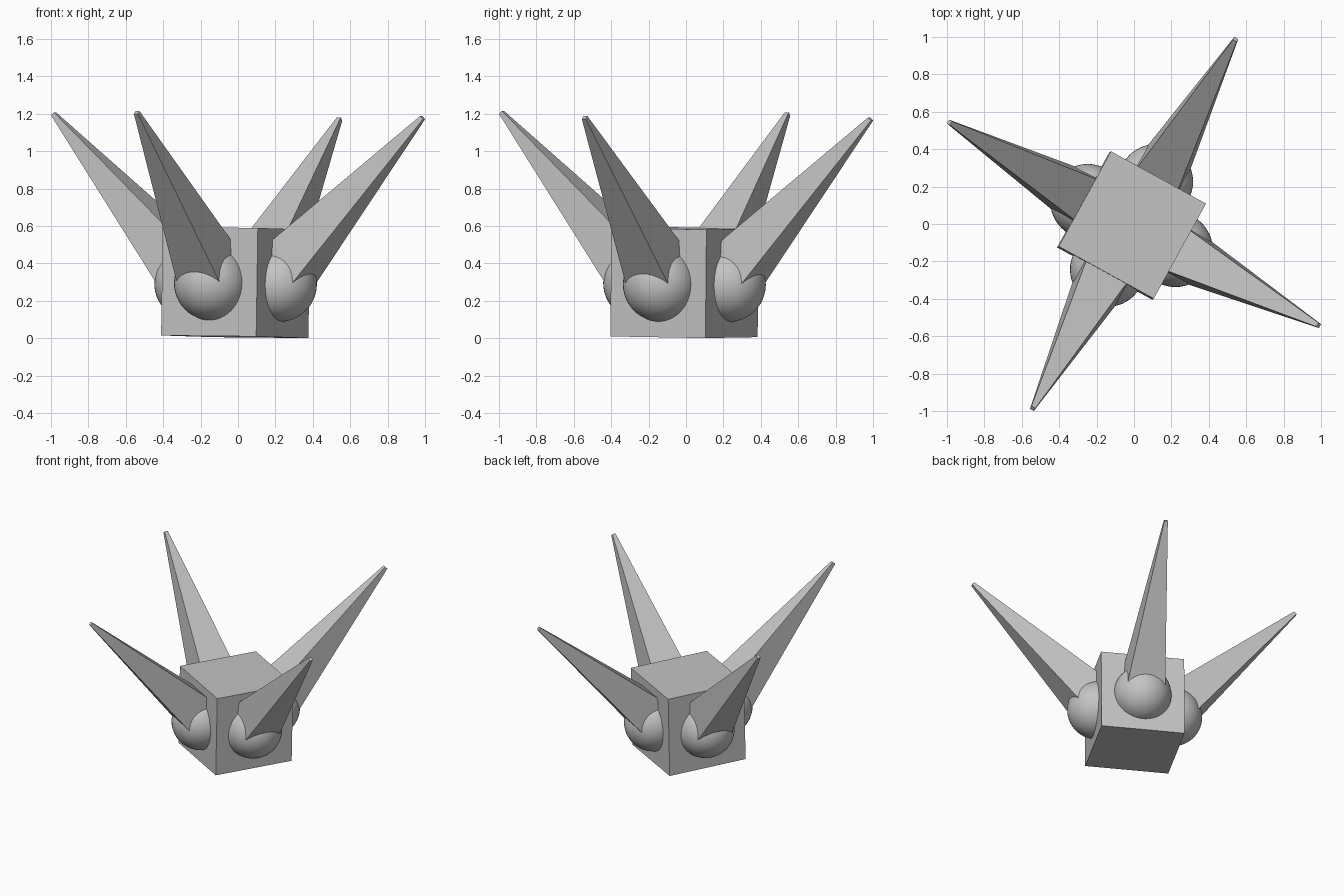
import bpy, bmesh, math
from mathutils import Matrix, Vector

if "Cube" in bpy.data.objects:
    bpy.data.objects.remove(bpy.data.objects["Cube"])

grey = bpy.data.materials.new("light_grey")
grey.diffuse_color = (0.55, 0.55, 0.55, 1)
grey.use_nodes = True
grey.node_tree.nodes["Principled BSDF"].inputs["Base Color"].default_value = grey.diffuse_color

# whole model leans very slightly towards +x +y
lean = Vector((0, 0, 1)).rotation_difference(Vector((0.0152, 0.0094, 1)).normalized())
FRAME = Matrix.Translation((-0.013, -0.008, 0.2975)) @ lean.to_matrix().to_4x4()
TURN = math.radians(61.2)


def make(name, matrix, build, smooth=False):
    bm = bmesh.new()
    build(bm)
    bm.transform(matrix)
    for f in bm.faces:
        f.smooth = smooth
    mesh = bpy.data.meshes.new(name)
    bm.to_mesh(mesh)
    bm.free()
    mesh.materials.append(grey)
    obj = bpy.data.objects.new(name, mesh)
    bpy.context.collection.objects.link(obj)


# central cube body
make("body", FRAME @ Matrix.Rotation(TURN, 4, 'Z'),
     lambda bm: bmesh.ops.create_cube(bm, size=0.58))

TIP = Vector((1.126, 0, 0.892))
LENGTH = 1.24
AXIS = Matrix.Rotation(math.radians(45), 4, 'Y')
SPIKE = (Matrix.Translation(TIP - AXIS @ Vector((0, 0, LENGTH / 2))) @ AXIS
         @ Matrix.Rotation(math.radians(45), 4, 'Z'))

for i in range(4):
    arm = FRAME @ Matrix.Rotation(TURN + i * math.pi / 2, 4, 'Z')
    # ball joint sunk into each side
    make(f"ball_joint_{i+1}", arm @ Matrix.Translation((0.268, 0, -0.007)),
         lambda bm: bmesh.ops.create_uvsphere(bm, u_segments=48, v_segments=24, radius=0.2),
         smooth=True)
    # square tapering spike rising outwards at 45 degrees
    make(f"spike_{i+1}", arm @ SPIKE,
         lambda bm: bmesh.ops.create_cone(bm, cap_ends=True, segments=4,
                                          radius1=0.142 * math.sqrt(2),
                                          radius2=0.012 * math.sqrt(2), depth=LENGTH))
